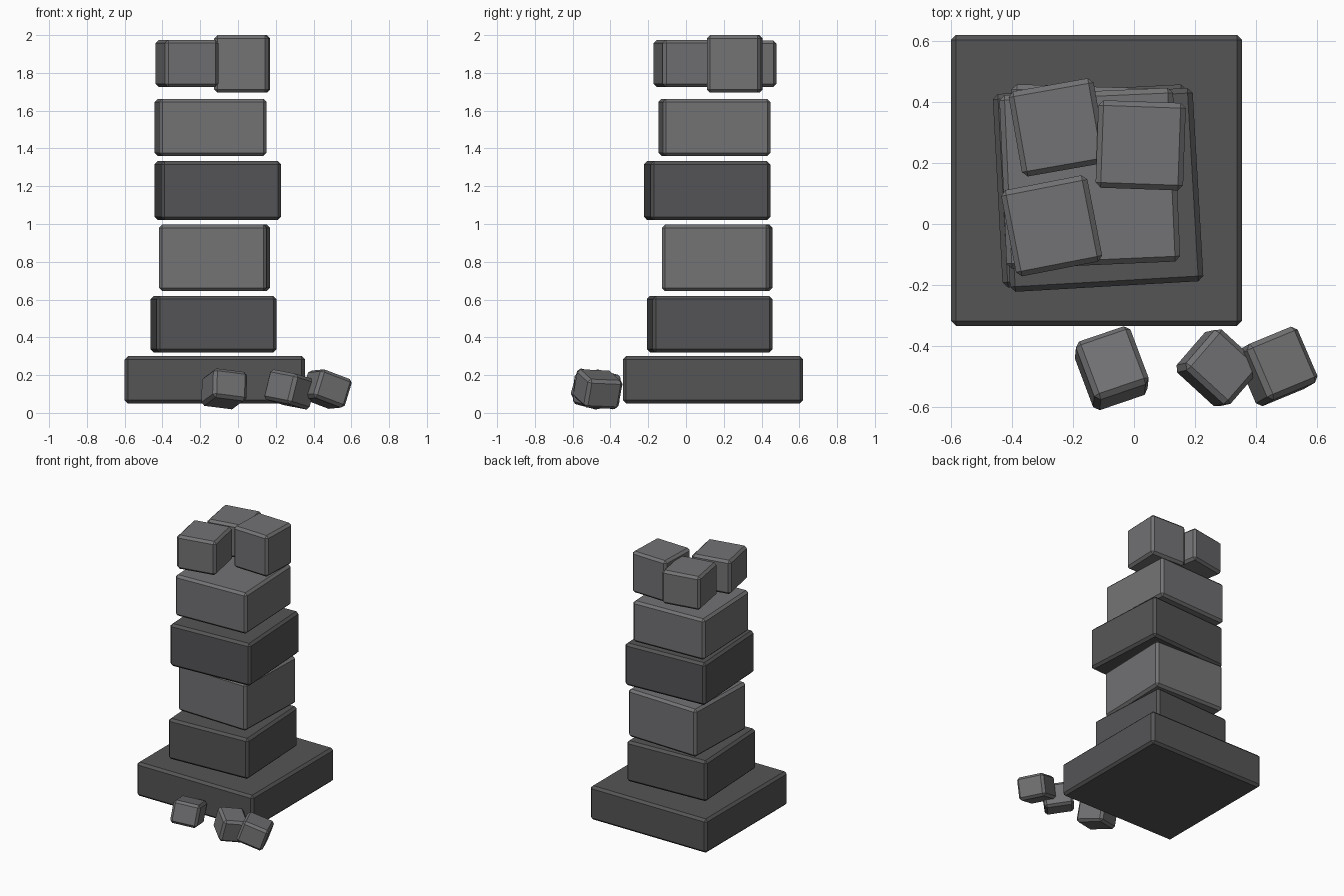
import bpy
from math import radians
from mathutils import Matrix, Vector

if "Cube" in bpy.data.objects:
    bpy.data.objects.remove(bpy.data.objects["Cube"])


def grey(name, v):
    m = bpy.data.materials.new(name)
    m.diffuse_color = (v, v, v * 1.04, 1)
    m.use_nodes = True
    m.node_tree.nodes["Principled BSDF"].inputs["Base Color"].default_value = m.diffuse_color
    return m


dark_stone = grey("dark_stone", 0.09)
light_stone = grey("light_stone", 0.17)


def block(name, size, rotation, centre, material, chamfer=0.017):
    """Box with one-segment chamfered edges, flat shaded."""
    bpy.ops.mesh.primitive_cube_add(size=1)
    ob = bpy.context.object
    ob.name = name
    ob.data.transform(Matrix.Diagonal((*size, 1)))
    ob.matrix_world = Matrix.Translation(centre) @ rotation
    ob.data.materials.append(material)
    bevel = ob.modifiers.new("chamfer", "BEVEL")
    bevel.width = chamfer
    bevel.segments = 1
    return ob


def upright(name, cx, cy, z0, z1, side, degrees, material):
    """Square block standing between z0 and z1, turned about the vertical."""
    return block(name, (side, side, z1 - z0), Matrix.Rotation(radians(degrees), 4, "Z"),
                 (cx, cy, (z0 + z1) / 2), material)


def fallen(name, centre, size, along, back):
    """Tumbled block oriented by its width and depth directions."""
    x = Vector(along).normalized()
    y = Vector(back)
    y = (y - x * y.dot(x)).normalized()
    z = x.cross(y)
    rot = Matrix((x, y, z)).transposed().to_4x4()
    return block(name, size, rot, centre, light_stone)


# Plinth and stacked shaft
upright("plinth", -0.123, 0.143, 0.05, 0.30, 0.955, 0, dark_stone)
upright("shaft_block_1", -0.130, 0.125, 0.32, 0.62, 0.635, 3, dark_stone)
upright("shaft_block_2", -0.125, 0.165, 0.645, 0.997, 0.570, -1.8, light_stone)
upright("shaft_block_3", -0.107, 0.112, 1.02, 1.333, 0.635, 3.3, dark_stone)
upright("shaft_block_4", -0.145, 0.150, 1.36, 1.663, 0.570, 2.5, light_stone)

# Broken crown stones
upright("crown_stone_back", -0.250, 0.317, 1.725, 1.972, 0.283, 10, light_stone)
upright("crown_stone_right", 0.022, 0.258, 1.695, 2.0, 0.287, -2, light_stone)
upright("crown_stone_front", -0.270, -0.006, 1.725, 1.975, 0.288, 11, light_stone)

# Fallen rubble in front of the plinth
fallen("rubble_left", (-0.073, -0.473, 0.127), (0.19, 0.21, 0.16),
       (0.94, 0.32, -0.12), (-0.306, 0.918, -0.255))
fallen("rubble_middle", (0.275, -0.472, 0.124), (0.20, 0.18, 0.165),
       (0.72, -0.66, -0.14), (0.66, 0.70, -0.20))
fallen("rubble_right", (0.468, -0.467, 0.126), (0.19, 0.20, 0.16),
       (0.87, 0.36, -0.33), (-0.37, 0.93, -0.05))
